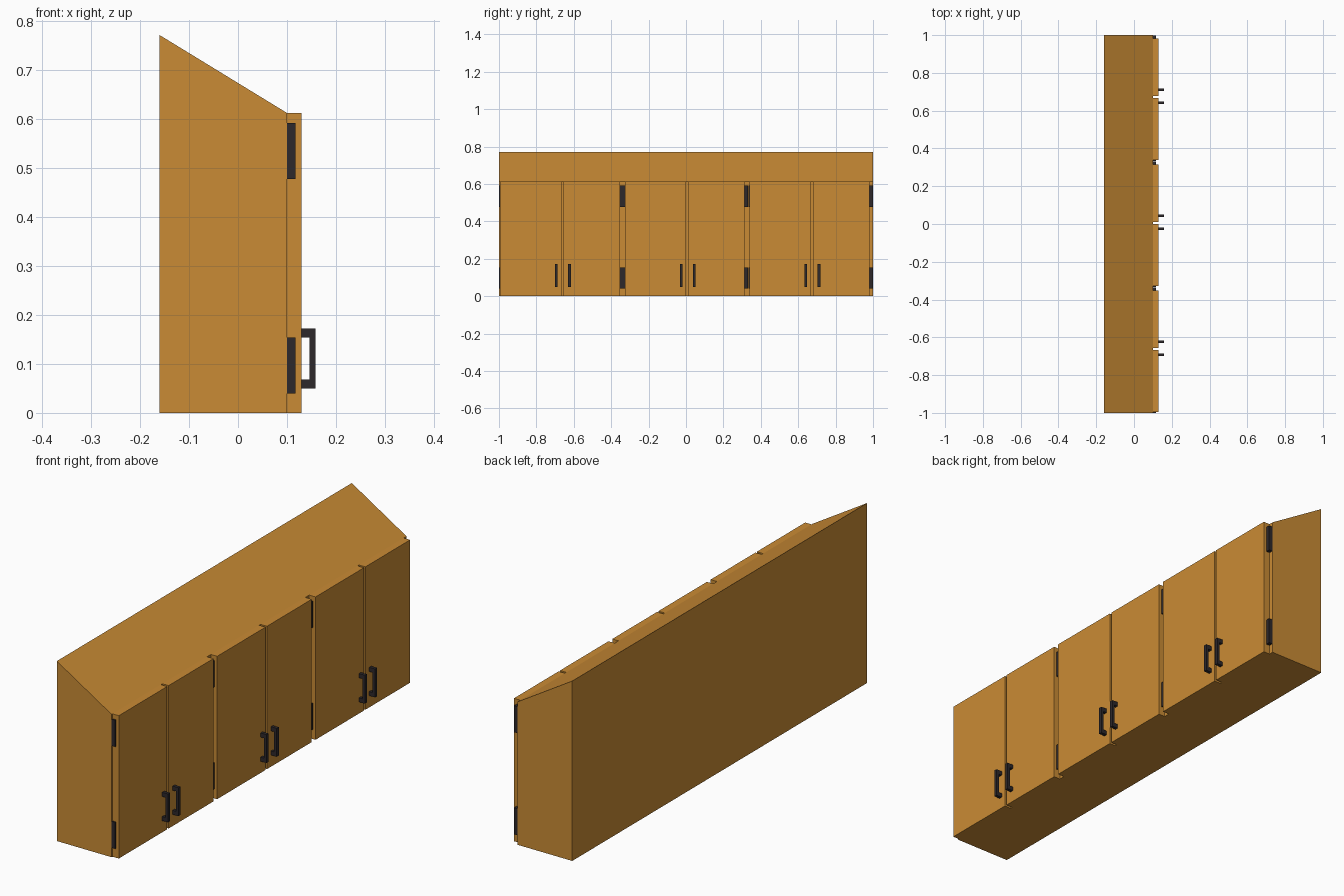
import bpy, bmesh

if "Cube" in bpy.data.objects:
    bpy.data.objects.remove(bpy.data.objects["Cube"])


def material(name, color):
    m = bpy.data.materials.new(name)
    m.diffuse_color = (*color, 1.0)
    m.use_nodes = True
    m.node_tree.nodes["Principled BSDF"].inputs["Base Color"].default_value = m.diffuse_color
    return m


WOOD = material("warm wood", (0.59, 0.26, 0.035))
METAL = material("dark metal", (0.026, 0.021, 0.024))


def prism(name, profile, y0, y1, mat):
    """Extrude an x/z profile along y."""
    bm = bmesh.new()
    face = bm.faces.new([bm.verts.new((x, y0, z)) for x, z in profile])
    ext = bmesh.ops.extrude_face_region(bm, geom=[face])
    verts = [v for v in ext["geom"] if isinstance(v, bmesh.types.BMVert)]
    bmesh.ops.translate(bm, verts=verts, vec=(0, y1 - y0, 0))
    bmesh.ops.recalc_face_normals(bm, faces=bm.faces[:])
    mesh = bpy.data.meshes.new(name)
    bm.to_mesh(mesh)
    bm.free()
    mesh.materials.append(mat)
    obj = bpy.data.objects.new(name, mesh)
    bpy.context.collection.objects.link(obj)
    return obj


def box(name, x0, x1, y0, y1, z0, z1, mat):
    return prism(name, [(x0, z0), (x1, z0), (x1, z1), (x0, z1)], y0, y1, mat)


# Cabinet body with sloping top
FRONT, DOOR, TOP = 0.10, 0.13, 0.613
prism("cabinet_body", [(-0.16, 0), (FRONT, 0), (FRONT, TOP), (-0.16, 0.772)], -1, 1, WOOD)

# Three pairs of doors, each with hinges on the outer edges and two handles
for i in range(3):
    shift = 0.667 * i
    left, middle, right = -0.994 + shift, -0.661 + shift, -0.353 + shift
    box(f"left_door_{i+1}", FRONT, DOOR, left, middle - 0.005, 0, TOP, WOOD)
    box(f"right_door_{i+1}", FRONT, DOOR, middle + 0.005, right, 0, TOP, WOOD)

    # Hinge plates
    for level, (z0, z1) in {"lower": (0.04, 0.154), "upper": (0.478, 0.592)}.items():
        box(f"{level}_left_hinge_{i+1}", FRONT, 0.117, left - 0.006, left + 0.002, z0, z1, METAL)
        box(f"{level}_right_hinge_{i+1}", FRONT, 0.117, right - 0.002, right + 0.018, z0, z1, METAL)

    # Bracket handles
    grip = [(DOOR, 0.05), (0.158, 0.05), (0.158, 0.172), (DOOR, 0.172),
            (DOOR, 0.154), (0.146, 0.154), (0.146, 0.068), (DOOR, 0.068)]
    for side, s in (("left", -1), ("right", 1)):
        y = middle + 0.003 + s * 0.035
        prism(f"{side}_handle_{i+1}", grip, y - 0.007, y + 0.007, METAL)
